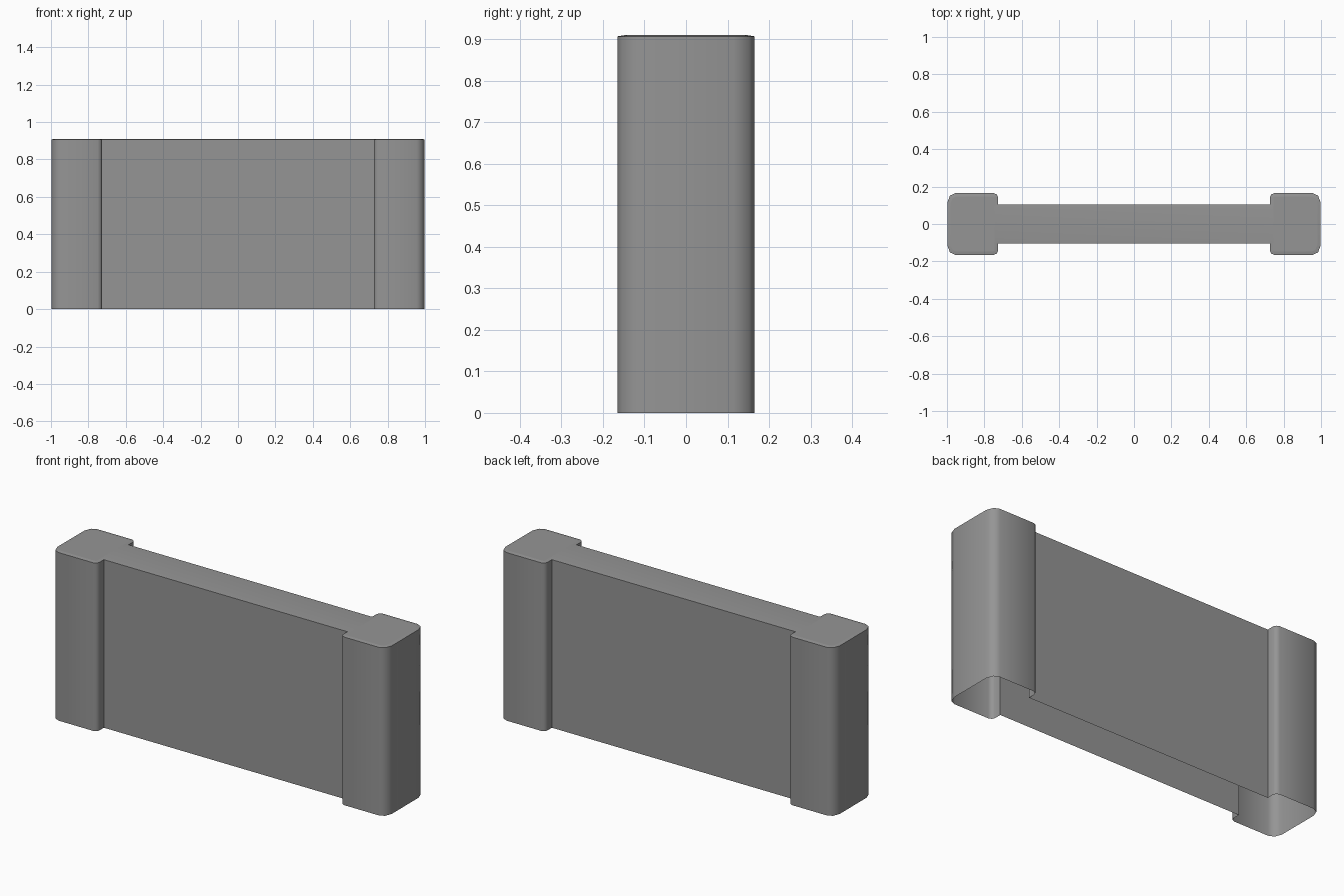
import bpy, bmesh
from math import radians

if "Cube" in bpy.data.objects:
    bpy.data.objects.remove(bpy.data.objects["Cube"])

HEIGHT, RIM_DROP, RIM_INSET = 0.91, 0.003, 0.018

# Quarter plan outline (+x, +y): wall face, step out to the pillar, rounded corners
quarter = [(0.727, 0.105), (0.727, 0.145), (0.734, 0.158), (0.75, 0.165),
           (0.955, 0.165), (0.984, 0.152), (0.998, 0.115)]


def mirrored(points, sx, sy):
    pts = [(x * sx, y * sy) for x, y in points]
    return pts if sx * sy < 0 else pts[::-1]


# Full outline, counter-clockwise
outline = []
for sx, sy in ((1, 1), (-1, 1), (-1, -1), (1, -1)):
    outline += mirrored(quarter, sx, sy)
n = len(outline)

# Hollow shell, open underneath: side walls in two bands
bm = bmesh.new()
rings = [[bm.verts.new((x, y, z)) for x, y in outline]
         for z in (0, 0.7, HEIGHT - RIM_DROP)]
for low, high in zip(rings, rings[1:]):
    for i in range(n):
        j = (i + 1) % n
        bm.faces.new((low[i], low[j], high[j], high[i]))

# Top cap with a softened rim
cap = bm.faces.new(rings[-1])
bm.normal_update()
bmesh.ops.inset_region(bm, faces=[cap], thickness=RIM_INSET, use_even_offset=True)
for v in cap.verts:
    v.co.z = HEIGHT

# Split the cap into two flat pillar tops and the wall top between them
for side in (-1, 1):
    a, b = [v for v in cap.verts if 0 < v.co.x * side < 0.8 and abs(v.co.y) < 0.1]
    face = next(f for f in bm.faces if a in f.verts and b in f.verts and len(f.verts) > 4)
    bmesh.utils.face_split(face, a, b)
    cap = next(f for f in bm.faces if a in f.verts and b in f.verts
               and (f.calc_center_median().x * side < 0.6))

mesh = bpy.data.meshes.new("wall_with_end_pillars")
bm.to_mesh(mesh)
bm.free()
wall = bpy.data.objects.new("wall_with_end_pillars", mesh)
bpy.context.collection.objects.link(wall)

# Dark grey stone
stone = bpy.data.materials.new("dark_stone")
stone.diffuse_color = (0.3, 0.3, 0.3, 1)
stone.use_nodes = True
stone.node_tree.nodes["Principled BSDF"].inputs["Base Color"].default_value = stone.diffuse_color
mesh.materials.append(stone)

# Smooth shading with a sharp wall-to-pillar step and flat pillar tops
bpy.context.view_layer.objects.active = wall
wall.select_set(True)
bpy.ops.object.shade_smooth_by_angle(angle=radians(80))
for p in mesh.polygons:
    if p.normal.z > 0.999 and abs(p.center.x) > 0.7 and p.area > 0.02:
        p.use_smooth = False
